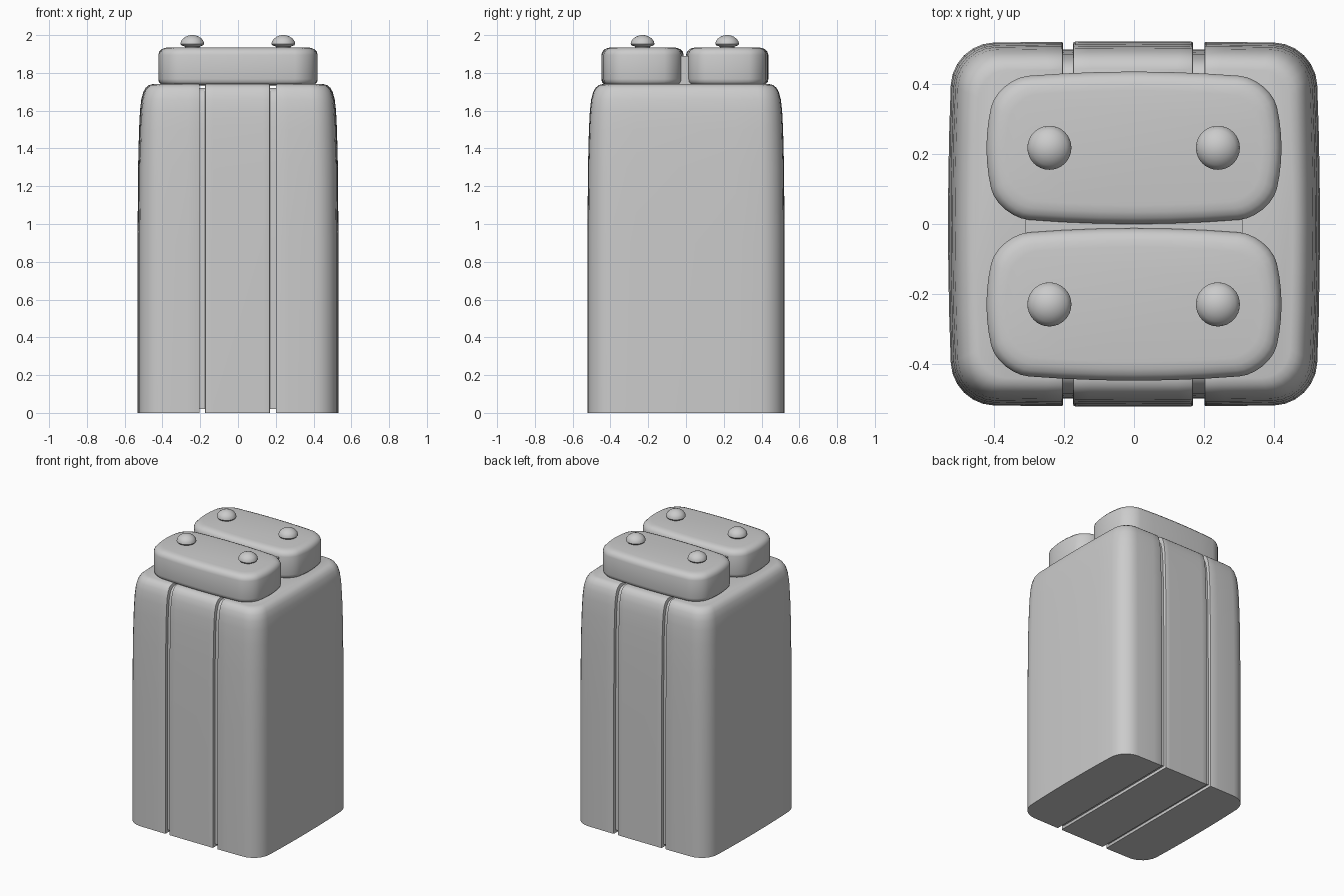
import bpy
import bmesh
import math
from mathutils import Vector

cube = bpy.data.objects.get("Cube")
if cube:
    bpy.data.objects.remove(cube)

grey = bpy.data.materials.new("plain grey")
grey.use_nodes = True
GREY = (0.6, 0.6, 0.6, 1)
grey.diffuse_color = GREY
grey.node_tree.nodes["Principled BSDF"].inputs["Base Color"].default_value = GREY


def finish(bm, name, angle=40):
    bmesh.ops.recalc_face_normals(bm, faces=bm.faces)
    mesh = bpy.data.meshes.new(name)
    bm.to_mesh(mesh)
    bm.free()
    mesh.materials.append(grey)
    obj = bpy.data.objects.new(name, mesh)
    bpy.context.collection.objects.link(obj)
    bpy.ops.object.select_all(action="DESELECT")
    obj.select_set(True)
    bpy.context.view_layer.objects.active = obj
    bpy.ops.object.shade_smooth_by_angle(angle=math.radians(angle))
    return obj


def outline(hx, hy, r, bulge_x, bulge_y, corner=6, side=6):
    """Rounded rectangle whose sides swell outwards in the middle."""
    pts = []
    corners = [(1, 1), (-1, 1), (-1, -1), (1, -1)]
    for i, (sx, sy) in enumerate(corners):
        for k in range(corner + 1):
            a = math.pi / 2 * (i + k / corner)
            pts.append(Vector((sx * (hx - r) + r * math.cos(a),
                               sy * (hy - r) + r * math.sin(a))))
        nx, ny = corners[(i + 1) % 4]
        a = math.pi / 2 * (i + 1)
        end = Vector((nx * (hx - r) + r * math.cos(a), ny * (hy - r) + r * math.sin(a)))
        start = pts[-1].copy()
        pts += [start.lerp(end, k / side) for k in range(1, side)]
    return [(p.x * (1 - bulge_x * (p.y / hy) ** 2),
             p.y * (1 - bulge_y * (p.x / hx) ** 2)) for p in pts]


def loft(hx, hy, r, bulge_x, bulge_y, profile, cy=0):
    """Stack inset copies of the outline; profile holds (height, inset)."""
    bm = bmesh.new()
    rings = []
    for z, inset in profile:
        pts = outline(hx - inset, hy - inset, max(r - inset * 0.5, 0.02), bulge_x, bulge_y)
        rings.append([bm.verts.new((x, y + cy, z)) for x, y in pts])
    n = len(rings[0])
    for lo, hi in zip(rings, rings[1:]):
        for i in range(n):
            j = (i + 1) % n
            bm.faces.new((lo[i], lo[j], hi[j], hi[i]))
    bm.faces.new(rings[0][::-1])
    bm.faces.new(rings[-1])
    return bm


def keep_side(bm, x, direction):
    """Cut away everything beyond the plane at x and close the cut."""
    geom = bm.verts[:] + bm.edges[:] + bm.faces[:]
    bmesh.ops.bisect_plane(bm, geom=geom, plane_co=(x, 0, 0),
                           plane_no=(direction, 0, 0), clear_outer=True)
    rim = [e for e in bm.edges if e.is_boundary]
    bmesh.ops.edgeloop_fill(bm, edges=rim)


# Body: three upright slabs separated by narrow grooves
BODY = [(0, 0), (0.9, 0), (1.3, 0.003), (1.5, 0.008), (1.6, 0.013), (1.66, 0.02),
        (1.7, 0.031), (1.722, 0.044), (1.735, 0.06), (1.74, 0.078)]
slabs = [("right_slab", None, -0.203), ("middle_slab", -0.174, 0.169), ("left_slab", 0.201, None)]
for name, low, high in slabs:
    bm = loft(0.532, 0.522, 0.12, 0.025, 0.01, BODY)
    if high is not None:
        keep_side(bm, high, 1)
    if low is not None:
        keep_side(bm, low, -1)
    # Soften the lips of the grooves
    lips = [e for e in bm.edges if len(e.link_faces) == 2
            and any(abs(f.normal.x) > 0.99 and len(f.verts) > 8 for f in e.link_faces)
            and e.verts[0].co.z + e.verts[1].co.z > 0.01]
    bmesh.ops.bevel(bm, geom=lips, offset=0.005, segments=2, affect="EDGES", profile=0.5)
    finish(bm, name)

# Inner core that forms the groove floors
core = [(max(z, 0.02) if z < 1.6 else z - 0.02, inset + 0.022) for z, inset in BODY]
finish(loft(0.532, 0.522, 0.12, 0.025, 0.01, core), "inner_core")

# Two pillow-shaped caps side by side
CAP = [(1.735, 0.03), (1.742, 0.012), (1.752, 0.003), (1.768, 0), (1.895, 0),
       (1.912, 0.005), (1.925, 0.017), (1.932, 0.034), (1.935, 0.055)]
STUD = [(0.036, 1.925), (0.04, 1.94), (0.057, 1.945), (0.063, 1.953), (0.06, 1.967),
        (0.05, 1.981), (0.034, 1.992), (0.016, 1.999)]
for place, cy in (("front", -0.23), ("back", 0.218)):
    finish(loft(0.422, 0.218, 0.09, 0.09, 0.09, CAP, cy), place + "_cap")
    # Rounded studs on each cap
    for side, x in (("right", -0.242), ("left", 0.24)):
        bm = bmesh.new()
        rings = [[bm.verts.new((x + r * math.cos(math.tau * i / 32),
                                cy + r * math.sin(math.tau * i / 32), z)) for i in range(32)]
                 for r, z in STUD]
        for lo, hi in zip(rings, rings[1:]):
            for i in range(32):
                j = (i + 1) % 32
                bm.faces.new((lo[i], lo[j], hi[j], hi[i]))
        tip = bm.verts.new((x, cy, 2))
        for i in range(32):
            bm.faces.new((rings[-1][i], rings[-1][(i + 1) % 32], tip))
        bm.faces.new(rings[0][::-1])
        finish(bm, place + "_" + side + "_stud")

# Bridge joining the caps
bm = bmesh.new()
bmesh.ops.create_cube(bm, size=1)
bmesh.ops.scale(bm, vec=(0.62, 0.08, 0.16), verts=bm.verts)
bmesh.ops.translate(bm, vec=(0, -0.006, 1.81), verts=bm.verts)
finish(bm, "cap_bridge")
